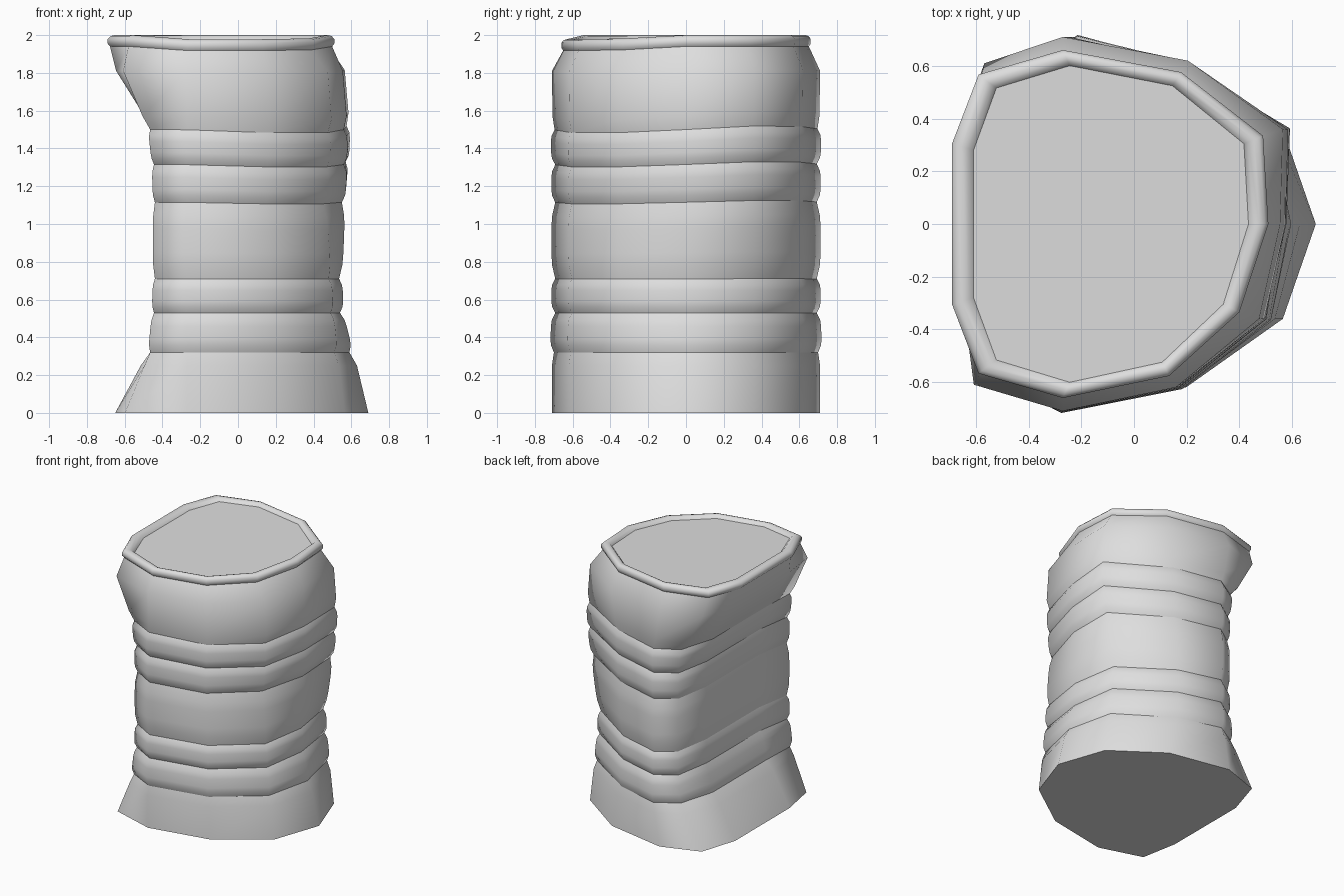
import bpy, bmesh, math

cube = bpy.data.objects.get("Cube")
if cube:
    bpy.data.objects.remove(cube, do_unlink=True)

grey = bpy.data.materials.new("plain grey")
grey.use_nodes = True
colour = (0.73, 0.73, 0.73, 1)
grey.diffuse_color = colour
grey.node_tree.nodes["Principled BSDF"].inputs["Base Color"].default_value = colour


def outline(left, corner, skew, slip, side, tip, width, twist):
    """Eleven-sided cross-section, pointed towards +x and slightly lopsided."""
    half = [(side, 0.36), (0.35 * side - slip, 0.62), (slip - 0.27, 0.71),
            (corner, 0.61), (left, 0.33)]
    lean = [twist, twist * 0.5 - slip, slip, skew, 0]
    up = [(x + t, y * width) for (x, y), t in zip(half, lean)]
    down = [(x - t, -y * width) for (x, y), t in zip(half, lean)]
    return [(tip, 0)] + up + down[::-1]


def grow(points, kx, ky):
    return [((x + 0.07) * kx - 0.07, y * ky) for x, y in points]


def mix(a, b, t):
    return [p + (q - p) * t for p, q in zip(a, b)]


def clamp(t):
    return min(1, max(0, t))


def height(x, y, z):
    """Upper creases rise towards +y; the rim dips a little at the front."""
    tilt = 0.06 * clamp((z - 0.7) / 0.8) * clamp((1.9 - z) / 0.3)
    dip = 0.022 * clamp((z - 1.85) / 0.08) * clamp(-y / 0.4) * clamp((x + 0.55) / 0.25)
    return z + tilt * y * max(0, x + 0.3) - dip


rings = []  # (points, z, sharp)


def add(row, z, kx=1.0, ky=1.0, sharp=False):
    rings.append((grow(outline(*row), kx, ky), z, sharp))


# Flared foot
add((-0.65, -0.58, 0.018, 0, 0.565, 0.69, 1.0, 0), 0, sharp=True)
add((-0.515, -0.455, 0.04, 0.02, 0.535, 0.63, 1.0, 0), 0.25)

# Creases, with a rounded band between each pair
creases = [
    (0.32, (-0.455, -0.42, 0.045, 0.03, 0.51, 0.59, 0.985, 0)),
    (0.53, (-0.4, -0.4, 0.045, 0.03, 0.49, 0.54, 0.975, 0)),
    (0.71, (-0.395, -0.395, 0.045, 0.03, 0.48, 0.535, 0.975, 0)),
    (1.115, (-0.395, -0.395, 0.045, 0.03, 0.495, 0.55, 0.975, 0.045)),
    (1.315, (-0.405, -0.4, 0.045, 0.03, 0.52, 0.56, 0.975, 0.05)),
    (1.5, (-0.455, -0.42, 0.045, 0.03, 0.525, 0.56, 0.98, 0.05)),
]
for (z0, a), (z1, b) in zip(creases, creases[1:]):
    add(a, z0, sharp=True)
    for t in (0.18, 0.34, 0.66, 0.82):
        k = 1 + 0.031 * math.sin(math.pi * t) ** 0.4
        add(mix(a, b, t), z0 + (z1 - z0) * t, k, k)
add(creases[-1][1], 1.5, sharp=True)

# Upper section, leaning out to -x
add((-0.495, -0.47, 0.035, 0.02, 0.54, 0.575, 0.995, 0.045), 1.57)
add((-0.645, -0.588, 0.02, 0, 0.52, 0.555, 1.0, 0.045), 1.81)
lip = (-0.69, -0.59, 0, 0, 0.445, 0.51, 0.93, 0.045)
add(lip, 1.94, 0.98, 0.985, sharp=True)

# Rolled rim
for z, kx, ky in ((1.955, 1, 1), (1.98, 1, 1), (1.995, 0.975, 0.982),
                  (2.0, 0.94, 0.957), (1.995, 0.9, 0.93)):
    add(lip, z, kx, ky)
add(lip, 1.975, 0.87, 0.91, sharp=True)

bm = bmesh.new()
loops = []
for points, z, sharp in rings:
    loops.append([bm.verts.new((x, y, height(x, y, z))) for x, y in points])
for low, high in zip(loops, loops[1:]):
    for i in range(len(low)):
        j = (i + 1) % len(low)
        bm.faces.new((low[i], low[j], high[j], high[i]))
bm.faces.new(loops[0][::-1])
bm.faces.new(loops[-1])
for face in bm.faces:
    face.smooth = True
for loop, (_, _, sharp) in zip(loops, rings):
    if sharp:
        for i, v in enumerate(loop):
            bm.edges.get((v, loop[i - 1])).smooth = False

mesh = bpy.data.meshes.new("ribbed_column")
bm.to_mesh(mesh)
bm.free()
mesh.materials.append(grey)
bpy.context.scene.collection.objects.link(bpy.data.objects.new("ribbed_column", mesh))
